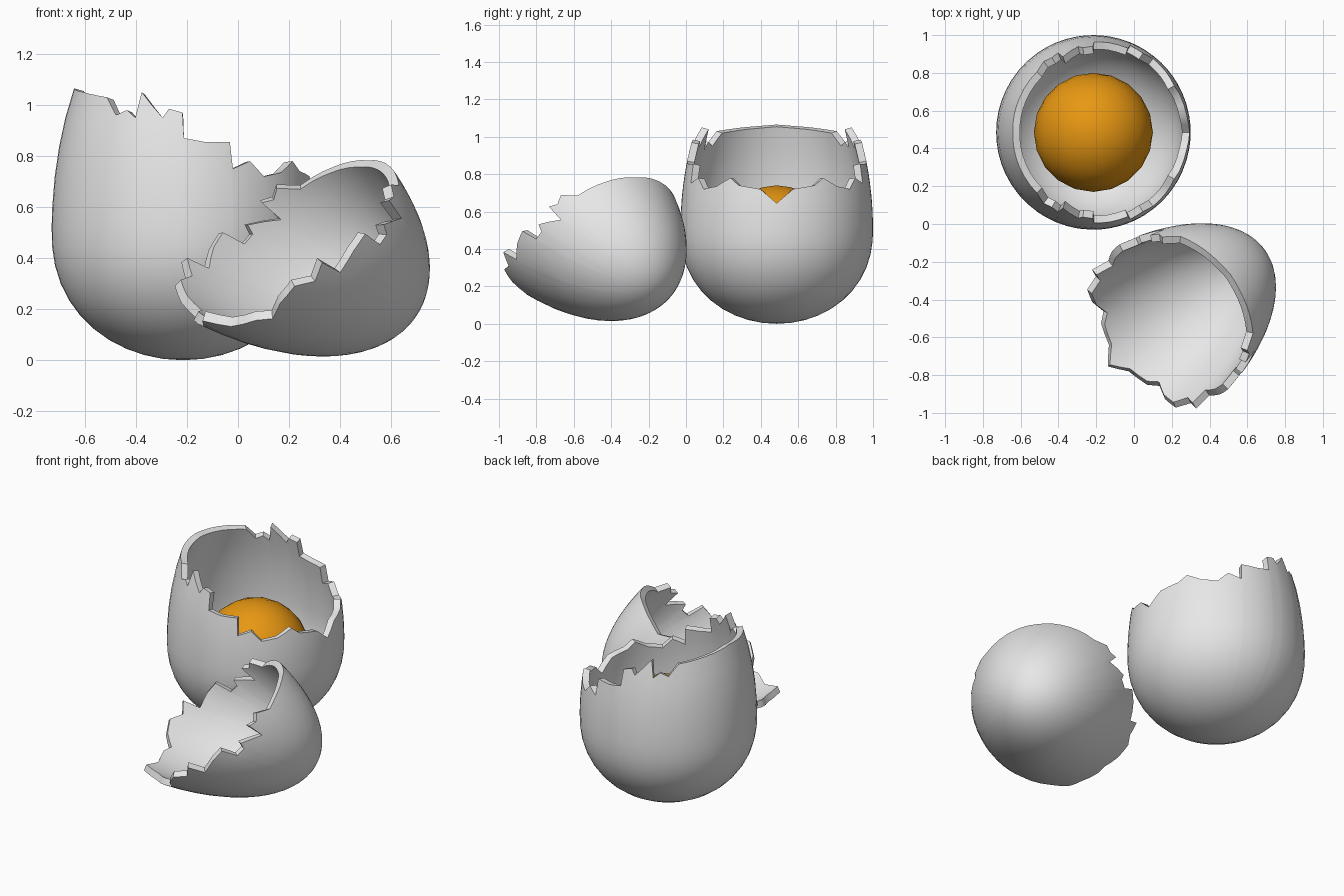
import bpy, bmesh, math
from mathutils import Matrix, Vector

cube = bpy.data.objects.get("Cube")
if cube:
    bpy.data.objects.remove(cube)

HEIGHT, WAIST, RADIUS, THICK = 1.51, 0.5, 0.515, 0.04

# Broken edge: (degrees, height) over one half; the other half mirrors it
CRACK = [(0, .645), (10, .72), (24, .74), (30, .78), (40, .735), (51, .72),
         (58, .78), (67, .75), (67.7, .855), (80, .855), (89.6, .87), (90.3, .97),
         (97, .985), (100, .95), (112, 1.05), (114, .95), (119, .98), (125, .96),
         (133, 1.03), (155, 1.05), (180, 1.065)]


def material(name, rgb):
    mat = bpy.data.materials.new(name)
    mat.use_nodes = True
    mat.diffuse_color = (*rgb, 1)
    bsdf = mat.node_tree.nodes["Principled BSDF"]
    bsdf.inputs["Base Color"].default_value = (*rgb, 1)
    bsdf.inputs["Roughness"].default_value = 0.6
    return mat


def egg_radius(z):
    if z < WAIST:
        return RADIUS * math.sqrt(max(0, 1 - ((WAIST - z) / WAIST) ** 2.2))
    return RADIUS * math.sqrt(max(0, 1 - ((z - WAIST) / (HEIGHT - WAIST)) ** 2))


def crack_columns(step=8):
    """Crack points, with long runs subdivided, all the way around."""
    half = []
    for (a0, z0), (a1, z1) in zip(CRACK, CRACK[1:]):
        n = math.ceil((a1 - a0) / step)
        half += [(a0 + (a1 - a0) * i / n, z0 + (z1 - z0) * i / n) for i in range(n)]
    half.append(CRACK[-1])
    return half + [(360 - a, z) for a, z in half[-2:0:-1]]


def smooth(obj):
    bpy.ops.object.select_all(action='DESELECT')
    obj.select_set(True)
    bpy.context.view_layer.objects.active = obj
    bpy.ops.object.shade_smooth_by_angle(angle=math.radians(35))


def shell(name, pole, level, matrix, mat, rounds=12, tears=4):
    """Egg wall from a pole to a level ring, then on to the crack."""
    bm = bmesh.new()
    tip = bm.verts.new((0, 0, pole))
    columns = []
    for angle, rim in crack_columns():
        a = math.radians(angle)
        zs = [pole + (level - pole) * (1 - math.cos(math.pi / 2 * k / rounds))
              for k in range(1, rounds + 1)]
        zs += [level + (rim - level) * k / tears for k in range(1, tears + 1)]
        columns.append([bm.verts.new((egg_radius(z) * math.cos(a),
                                      egg_radius(z) * math.sin(a), z)) for z in zs])
    for i, col in enumerate(columns):
        nxt = columns[(i + 1) % len(columns)]
        faces = [(tip, nxt[0], col[0])]
        faces += [(col[k], nxt[k], nxt[k + 1], col[k + 1]) for k in range(len(col) - 1)]
        for f in faces:
            bm.faces.new(f if pole < level else f[::-1])
    mesh = bpy.data.meshes.new(name)
    bm.to_mesh(mesh)
    bm.free()
    mesh.materials.append(mat)
    obj = bpy.data.objects.new(name, mesh)
    bpy.context.collection.objects.link(obj)
    obj.matrix_world = matrix
    # Wall thickness grows inward
    bpy.context.view_layer.objects.active = obj
    obj.select_set(True)
    mod = obj.modifiers.new("wall", 'SOLIDIFY')
    mod.thickness = THICK
    mod.offset = -1
    bpy.ops.object.modifier_apply(modifier=mod.name)
    smooth(obj)
    return obj


shell_grey = material("shell_grey", (0.8, 0.8, 0.8))
yolk_orange = material("yolk_orange", (0.8, 0.31, 0.006))

# Standing lower shell
base = Vector((-0.215, 0.485, 0))
shell("lower_shell", 0, 0.6, Matrix.Translation(base), shell_grey)

# Upper shell lying tilted on its side
axis = Vector((0.704, 0.528, -0.47)).normalized()
side = Vector((-0.376, -0.282, -0.88))
side = (side - axis * side.dot(axis)).normalized()
tilt = Matrix((side, axis.cross(side), axis)).transposed().to_4x4()
shell("upper_shell", HEIGHT, 1.12,
      Matrix.Translation((-0.402, -0.951, 0.908)) @ tilt, shell_grey)

# Yolk inside the lower shell
bpy.ops.mesh.primitive_ico_sphere_add(subdivisions=3, radius=0.315,
                                      location=base + Vector((0, 0, 0.425)))
yolk = bpy.context.object
yolk.name = "yolk"
yolk.data.materials.append(yolk_orange)
smooth(yolk)
